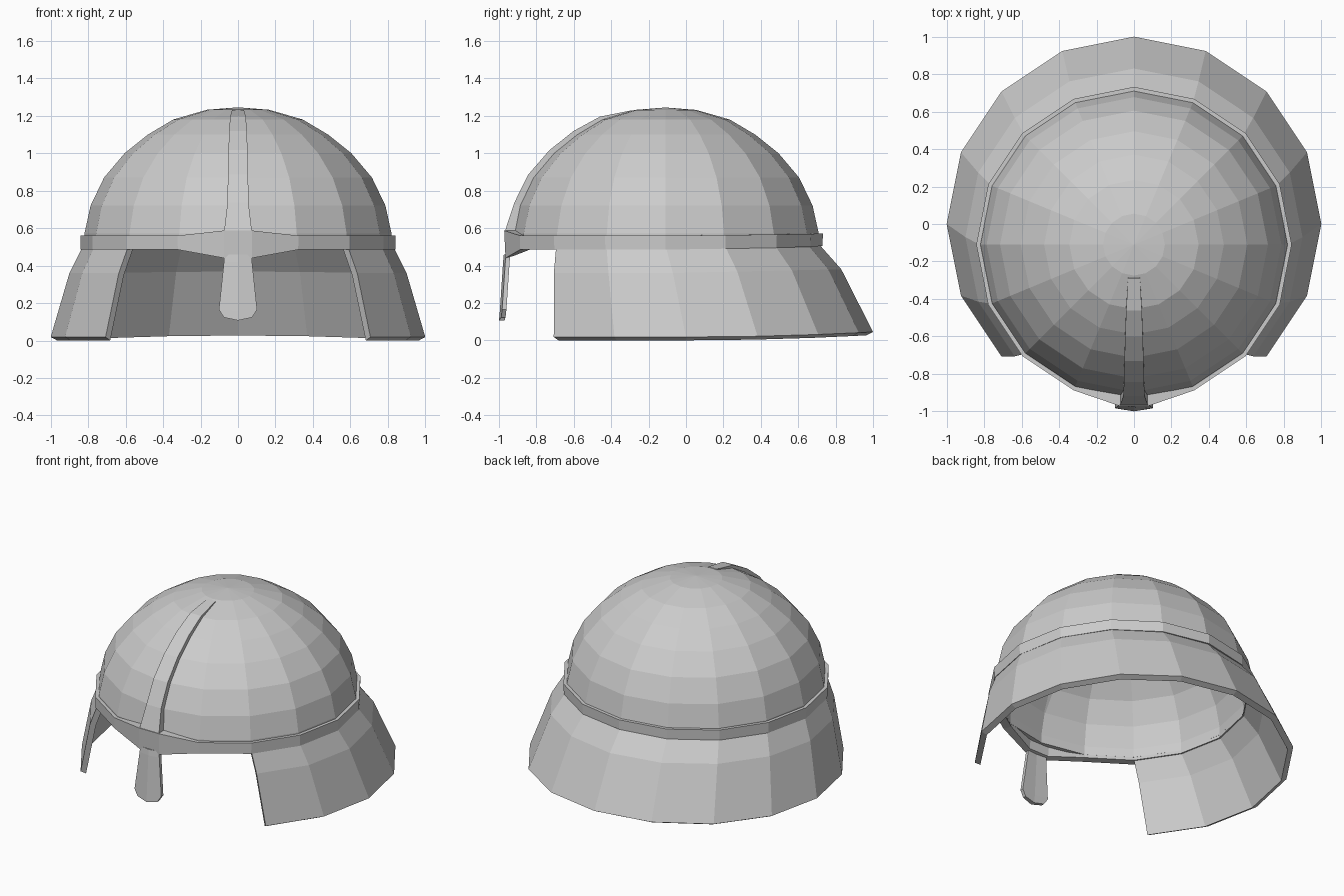
import bpy, bmesh
from math import sin, cos, radians

if "Cube" in bpy.data.objects:
    bpy.data.objects.remove(bpy.data.objects["Cube"])

STEP = 22.5       # 16-sided helmet
CY = -0.11        # dome centre in y


def loft(name, sections, closed=False):
    """Join closed cross-sections into a solid."""
    bm = bmesh.new()
    loops = [[bm.verts.new(p) for p in s] for s in sections]
    n = len(loops[0])
    pairs = list(zip(loops, loops[1:]))
    if closed:
        pairs.append((loops[-1], loops[0]))
    else:
        bm.faces.new(loops[0])
        bm.faces.new(loops[-1])
    for a, b in pairs:
        for i in range(n):
            j = (i + 1) % n
            bm.faces.new((a[i], a[j], b[j], b[i]))
    bmesh.ops.remove_doubles(bm, verts=bm.verts, dist=0.0005)
    loose = [e for e in bm.edges if not e.link_faces]
    bmesh.ops.delete(bm, geom=loose, context='EDGES')
    bmesh.ops.recalc_face_normals(bm, faces=bm.faces)
    me = bpy.data.meshes.new(name)
    bm.to_mesh(me)
    bm.free()
    ob = bpy.data.objects.new(name, me)
    bpy.context.collection.objects.link(ob)
    return ob


def polar(i, r, z, cy=CY):
    """Point on ring column i, counted from the front."""
    a = radians(-90 + STEP * i)
    return (r * cos(a), cy + r * sin(a), z)


# Dome: hollow shell
outer = [(0.82, 0.51), (0.82, 0.57), (0.787, 0.72), (0.715, 0.87), (0.605, 1.0),
         (0.48, 1.10), (0.345, 1.18), (0.165, 1.232), (0, 1.245)]
inner = [(r * 0.965, z - 0.028 * max(0, (z - 0.51) / 0.735)) for r, z in outer]
shell = outer + inner[::-1]
loft("dome", [[polar(i, r, z) for r, z in shell] for i in range(16)], closed=True)

# Brow band, widened at the front to carry the nose guard
band = []
for i in range(1, 16):
    side = min(i, 16 - i)
    lo = 0.485 + 0.02 * max(0, side - 4) / 4
    hi = 0.56 + 0.012 * max(0, side - 4) / 4
    band.append([polar(i, 0.84, lo), polar(i, 0.842, hi),
                 polar(i, 0.805, hi), polar(i, 0.785, lo)])
for x in (-0.075, 0.075):
    band.append([(x, -0.965, 0.44), (x, -0.972, 0.587),
                 (x, -0.91, 0.587), (x, -0.925, 0.45)])
loft("brow_band", band, closed=True)

# Nose guard: half width, front y, side z, centre z
nose = []
for w, y, zs, zc in [(0.072, -0.974, 0.46, 0.46), (0.075, -0.978, 0.42, 0.42),
                     (0.102, -0.995, 0.165, 0.16), (0.075, -1.0, 0.123, 0.107)]:
    nose.append([(-w, y + 0.012, zs), (0, y, zc), (w, y + 0.012, zs),
                 (w, y + 0.035, zs), (0, y + 0.03, zc), (-w, y + 0.035, zs)])
loft("nose_guard", nose)

# Crest ridge running up the front of the dome: half width, radius, z, lift
ridge = []
for w, r, z, d in [(0.075, 0.832, 0.575, 0.028), (0.056, 0.787, 0.73, 0.022),
                   (0.054, 0.715, 0.875, 0.022), (0.051, 0.605, 1.003, 0.021),
                   (0.047, 0.48, 1.103, 0.02), (0.042, 0.345, 1.183, 0.014),
                   (0.032, 0.18, 1.23, 0.0)]:
    dy, dz = d * r / 0.82, d * (z - 0.55) / 0.7
    y = CY - r
    ridge.append([(-w, y - dy, z + dz), (w, y - dy, z + dz),
                  (w, y + 0.025, z - 0.025), (-w, y + 0.025, z - 0.025)])
loft("crest_ridge", ridge)

# Flared neck and cheek guard, open at the front
guard = []
for i in range(2, 15):
    back = max(0, (abs(sin(radians(-90 + STEP * i))) if 4 < i < 12 else 0))
    zb = 0.018 + 0.027 * back ** 2
    zm = 0.36 + 0.02 * back
    guard.append([polar(i, 0.825, 0.51), polar(i, 0.9, zm, -0.07), polar(i, 1.0, zb, 0),
                  polar(i, 0.965, zb - 0.018, 0), polar(i, 0.862, zm - 0.012, -0.07),
                  polar(i, 0.79, 0.495)])
loft("neck_guard", guard)
